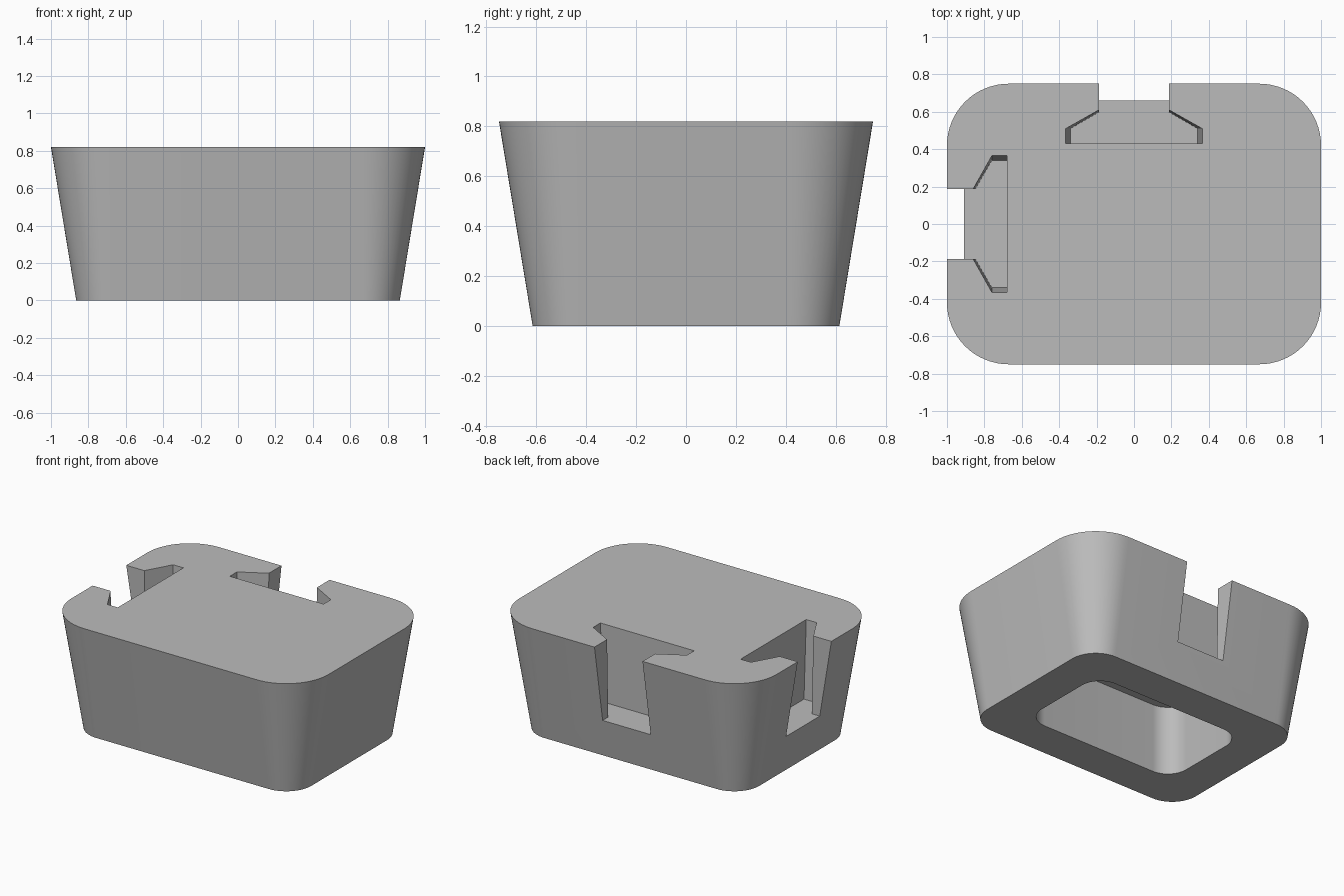
import bpy
import bmesh
from math import cos, sin, pi, radians
from mathutils import Matrix, Vector

cube = bpy.data.objects.get("Cube")
if cube:
    bpy.data.objects.remove(cube, do_unlink=True)

HEIGHT = 0.82
FLOOR = 0.27          # height of the slot floors

grey = bpy.data.materials.new("plain grey")
grey.use_nodes = True
colour = (0.5, 0.5, 0.5, 1)
grey.diffuse_color = colour
grey.node_tree.nodes["Principled BSDF"].inputs["Base Color"].default_value = colour


def rounded_rect(hx, hy, r, steps=16):
    """Outline of a rounded rectangle, counter-clockwise."""
    points = []
    for i, (sx, sy) in enumerate([(1, 1), (-1, 1), (-1, -1), (1, -1)]):
        for k in range(steps + 1):
            a = (i + k / steps) * pi / 2
            points.append((sx * (hx - r) + r * cos(a), sy * (hy - r) + r * sin(a)))
    return points


def loft(name, low, z_low, high, z_high):
    """Closed solid between two outlines with equal point counts."""
    bm = bmesh.new()
    a = [bm.verts.new((x, y, z_low)) for x, y in low]
    b = [bm.verts.new((x, y, z_high)) for x, y in high]
    n = len(a)
    bm.faces.new(a[::-1])
    bm.faces.new(b)
    for i in range(n):
        j = (i + 1) % n
        bm.faces.new((a[i], a[j], b[j], b[i]))
    bmesh.ops.recalc_face_normals(bm, faces=bm.faces)
    mesh = bpy.data.meshes.new(name)
    bm.to_mesh(mesh)
    bm.free()
    mesh.materials.append(grey)
    obj = bpy.data.objects.new(name, mesh)
    bpy.context.collection.objects.link(obj)
    return obj


def mirrored(half, edge):
    """Full slot outline from (half width, depth) pairs behind an edge."""
    right = [(u, edge - d) for u, d in half]
    return right + [(-u, v) for u, v in right[::-1]]


def slot_cutter(name, edge, turn):
    """Flared slot, narrow at the wall and slightly tapered downwards."""
    low = mirrored([(0.187, -0.1), (0.187, 0.152), (0.34, 0.24), (0.34, 0.32)], edge)
    top = mirrored([(0.187, -0.1), (0.187, 0.14), (0.365, 0.24), (0.365, 0.32)], edge)
    z_high = HEIGHT + 0.05
    t = (z_high - FLOOR) / (HEIGHT - FLOOR)
    high = [Vector(p).lerp(Vector(q), t) for p, q in zip(low, top)]
    cutter = loft(name, low, FLOOR, high, z_high)
    cutter.data.transform(Matrix.Rotation(radians(turn), 4, "Z"))
    return cutter


# Tapered body
body = loft("tapered_body", rounded_rect(0.865, 0.615, 0.195), 0,
            rounded_rect(1, 0.75, 0.33), HEIGHT)

# Slots in the back and side walls, and the pocket underneath
pocket = rounded_rect(0.6, 0.35, 0.15)
cutters = [
    slot_cutter("back_slot_cutter", 0.75, 0),
    slot_cutter("side_slot_cutter", 1.0, 90),
    loft("pocket_cutter", pocket, -0.1, pocket, 0.49),
]
bpy.ops.object.select_all(action="DESELECT")
bpy.context.view_layer.objects.active = body
body.select_set(True)
for cutter in cutters:
    cutter.hide_render = True
    cut = body.modifiers.new(cutter.name, "BOOLEAN")
    cut.operation = "DIFFERENCE"
    cut.solver = "EXACT"
    cut.object = cutter
    bpy.ops.object.modifier_apply(modifier=cut.name)
    bpy.data.objects.remove(cutter, do_unlink=True)

bpy.ops.object.shade_smooth_by_angle(angle=radians(20))
